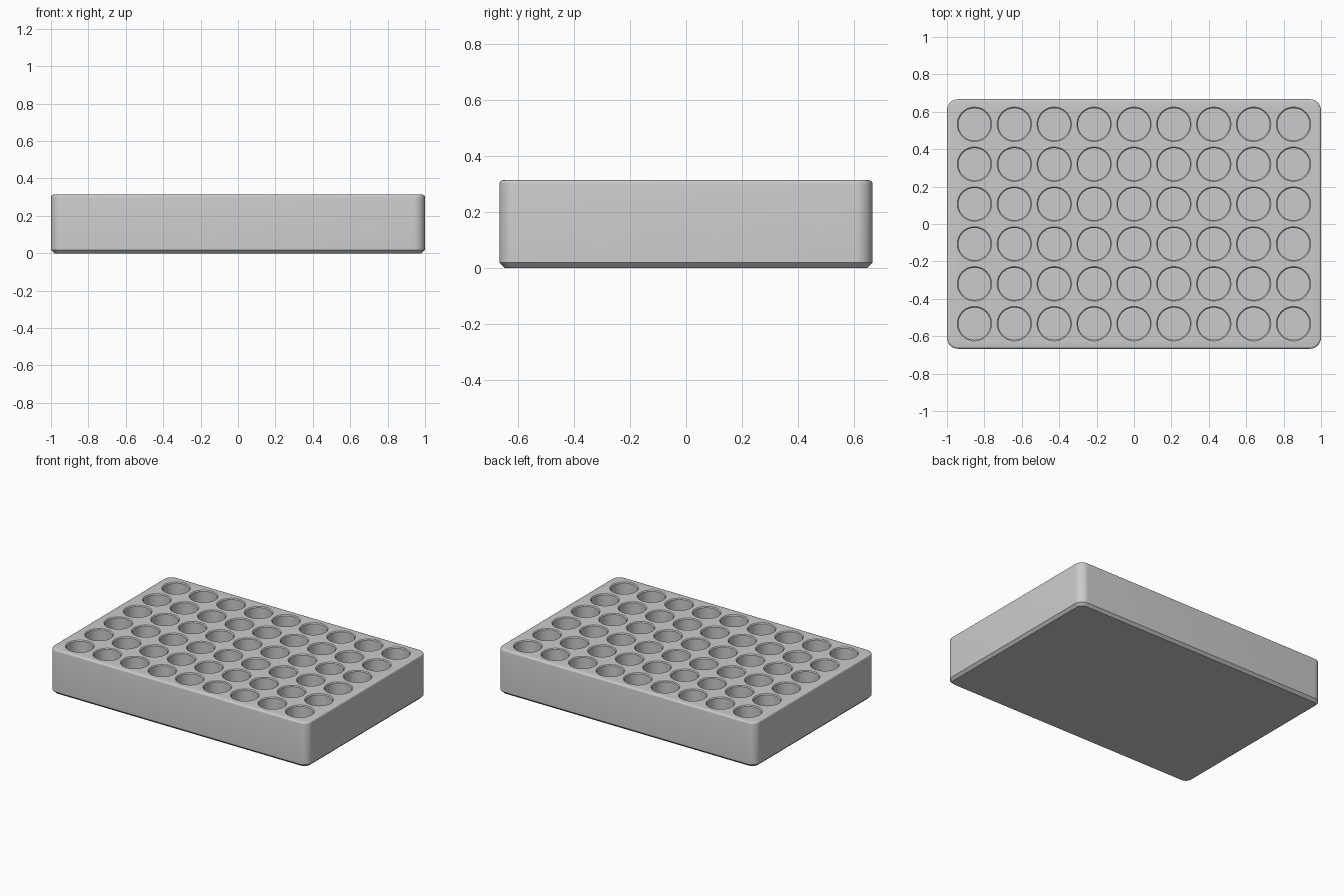
import bpy, bmesh, math
from mathutils import Vector

if "Cube" in bpy.data.objects:
    bpy.data.objects.remove(bpy.data.objects["Cube"])

HALF_X, HALF_Y, HEIGHT = 1.0, 0.667, 0.313
CORNER, PITCH = 0.06, 0.2132
COLUMNS, ROWS = 9, 6
WELL_RADIUS, WELL_FLOOR = 0.086, 0.05

grey = bpy.data.materials.new("light_grey")
grey.use_nodes = True
grey.diffuse_color = (0.6, 0.6, 0.6, 1)
grey.node_tree.nodes["Principled BSDF"].inputs["Base Color"].default_value = (0.6, 0.6, 0.6, 1)


def loft(bm, loops):
    """Close a stack of equal-length point loops into a solid."""
    rings = [[bm.verts.new(p) for p in loop] for loop in loops]
    n = len(rings[0])
    for low, high in zip(rings, rings[1:]):
        for i in range(n):
            j = (i + 1) % n
            bm.faces.new((low[i], low[j], high[j], high[i]))
    bm.faces.new(rings[0][::-1])
    bm.faces.new(rings[-1])


def rounded_rectangle(inset, z, steps=10):
    points = []
    for quarter, (sx, sy) in enumerate([(1, 1), (-1, 1), (-1, -1), (1, -1)]):
        for k in range(steps + 1):
            a = (quarter + k / steps) * math.pi / 2
            r = CORNER - inset
            points.append(Vector((sx * (HALF_X - CORNER) + r * math.cos(a),
                                  sy * (HALF_Y - CORNER) + r * math.sin(a), z)))
    return points


def circle(cx, cy, radius, z, sides=48):
    return [Vector((cx + radius * math.cos(2 * math.pi * i / sides),
                    cy + radius * math.sin(2 * math.pi * i / sides), z)) for i in range(sides)]


def make_object(name, bm):
    mesh = bpy.data.meshes.new(name)
    bm.to_mesh(mesh)
    bm.free()
    mesh.materials.append(grey)
    obj = bpy.data.objects.new(name, mesh)
    bpy.context.collection.objects.link(obj)
    return obj


# Block: chamfered base, straight walls, softly rounded top edge
bm = bmesh.new()
fillet = 0.012
loops = [rounded_rectangle(0.018, 0), rounded_rectangle(0, 0.018)]
for k in range(5):
    a = k / 4 * math.pi / 2
    loops.append(rounded_rectangle(fillet * (1 - math.cos(a)),
                                   HEIGHT - fillet * (1 - math.sin(a))))
loft(bm, loops)
tray = make_object("tray_block", bm)

# Cutters: round wells with a small lead-in at the rim
bm = bmesh.new()
rim = 0.006
for col in range(COLUMNS):
    for row in range(ROWS):
        x = (col - (COLUMNS - 1) / 2) * PITCH
        y = (row - (ROWS - 1) / 2) * PITCH
        loft(bm, [circle(x, y, WELL_RADIUS, WELL_FLOOR),
                  circle(x, y, WELL_RADIUS, HEIGHT - rim),
                  circle(x, y, WELL_RADIUS + rim, HEIGHT),
                  circle(x, y, WELL_RADIUS + rim, HEIGHT + 0.05)])
cutter = make_object("well_cutter", bm)
cutter.hide_render = True

# Cut the wells and bake the result
cut = tray.modifiers.new("wells", 'BOOLEAN')
cut.operation = 'DIFFERENCE'
cut.solver = 'EXACT'
cut.object = cutter
bpy.ops.object.select_all(action='DESELECT')
bpy.context.view_layer.objects.active = tray
tray.select_set(True)
bpy.ops.object.modifier_apply(modifier=cut.name)
bpy.data.objects.remove(cutter)
bpy.ops.object.shade_smooth_by_angle(angle=math.radians(30))
